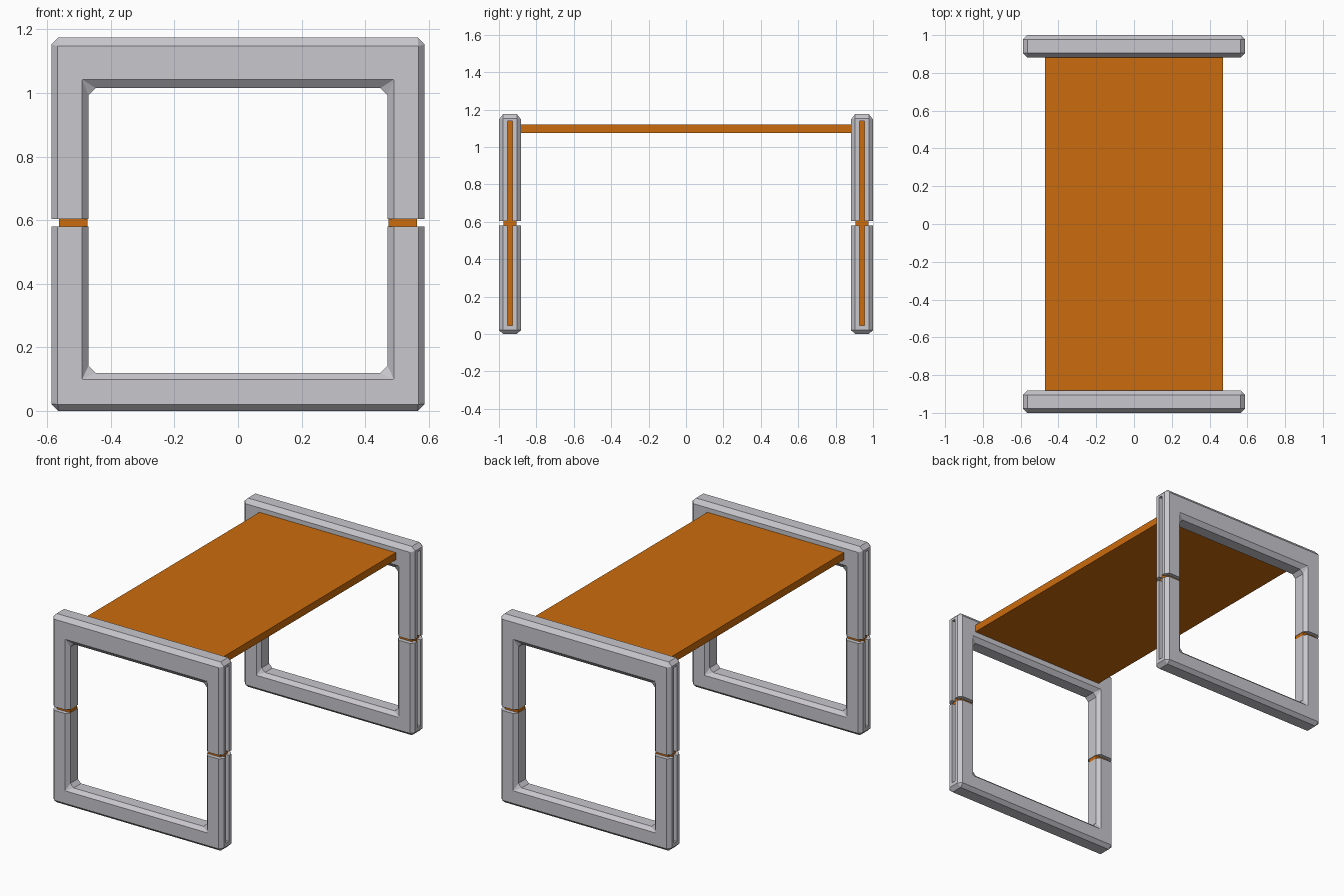
import bpy
import bmesh

if "Cube" in bpy.data.objects:
    bpy.data.objects.remove(bpy.data.objects["Cube"], do_unlink=True)


def material(name, rgb):
    mat = bpy.data.materials.new(name)
    mat.use_nodes = True
    mat.diffuse_color = (*rgb, 1)
    mat.node_tree.nodes["Principled BSDF"].inputs["Base Color"].default_value = (*rgb, 1)
    return mat


GREY = material("light grey metal", (0.58, 0.57, 0.61))
ORANGE = material("orange panel", (0.6, 0.15, 0.004))


def add_object(name, bm, mat):
    bmesh.ops.recalc_face_normals(bm, faces=bm.faces)
    mesh = bpy.data.meshes.new(name)
    bm.to_mesh(mesh)
    bm.free()
    mesh.materials.append(mat)
    obj = bpy.data.objects.new(name, mesh)
    bpy.context.collection.objects.link(obj)
    return obj


def box(name, low, high, mat):
    bm = bmesh.new()
    bmesh.ops.create_cube(bm, size=1)
    for v in bm.verts:
        v.co = [h if c > 0 else l for c, l, h in zip(v.co, low, high)]
    return add_object(name, bm, mat)


def cut(obj, cutter):
    cutter.hide_render = True
    cutter.hide_viewport = True
    mod = obj.modifiers.new(cutter.name, 'BOOLEAN')
    mod.operation = 'DIFFERENCE'
    mod.solver = 'EXACT'
    mod.object = cutter


def rectangle(bm, half, bottom, top, y):
    corners = ((-half, bottom), (half, bottom), (half, top), (-half, top))
    return [bm.verts.new((x, y, z)) for x, z in corners]


OUT, INN, HEIGHT = 0.587, 0.47, 1.175
DEPTH, CHAMFER = 0.059, 0.0225


def end_frame(name, cy):
    # Rectangular ring with chamfered edges
    bm = bmesh.new()
    loops = [rectangle(bm, OUT, 0, HEIGHT, cy - DEPTH),
             rectangle(bm, INN, 0.12, 1.015, cy - DEPTH),
             rectangle(bm, INN, 0.12, 1.015, cy + DEPTH),
             rectangle(bm, OUT, 0, HEIGHT, cy + DEPTH)]
    for k in range(4):
        a, b = loops[k], loops[(k + 1) % 4]
        for i in range(4):
            j = (i + 1) % 4
            bm.faces.new((a[i], a[j], b[j], b[i]))
    frame = add_object(name, bm, GREY)
    bevel = frame.modifiers.new("chamfer", 'BEVEL')
    bevel.width = CHAMFER
    bevel.segments = 1
    bevel.limit_method = 'ANGLE'

    # Gap between the upper and lower halves
    cut(frame, box(name + "_gap_cutter", (-1, cy - 0.2, 0.58), (1, cy + 0.2, 0.603), GREY))

    for side, s in (("left", 1), ("right", -1)):
        # Groove down the outer side, with the core showing at its bottom
        xs = sorted((s * 0.56, s * 0.7))
        cut(frame, box(f"{name}_{side}_groove_cutter", (xs[0], cy - 0.014, 0.045),
                       (xs[1], cy + 0.014, 1.138), GREY))
        xs = sorted((s * 0.473, s * 0.563))
        box(f"{name}_{side}_core", (xs[0], cy - 0.034, 0.035),
            (xs[1], cy + 0.034, 1.148), ORANGE)


end_frame("front_frame", -0.941)
end_frame("back_frame", 0.941)

# Flat top between the frames
box("table_top", (-0.47, -0.885, 1.075), (0.47, 0.885, 1.12), ORANGE)
